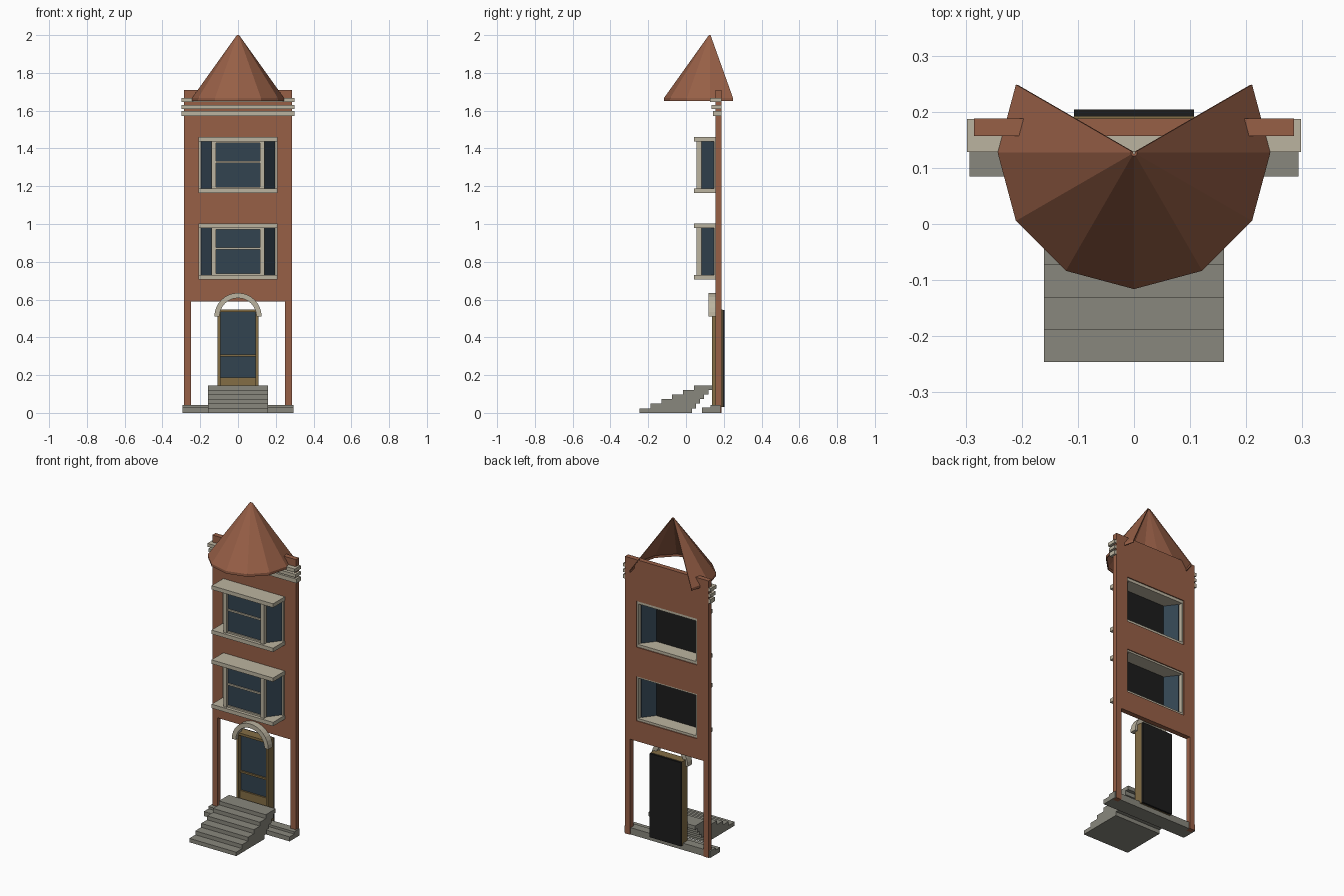
import bpy, bmesh
from math import cos, sin, pi, radians, atan2, hypot
from mathutils import Matrix, Vector

cube = bpy.data.objects.get("Cube")
if cube:
    bpy.data.objects.remove(cube, do_unlink=True)


def material(name, rgb):
    m = bpy.data.materials.new(name)
    m.use_nodes = True
    m.diffuse_color = (*rgb, 1)
    m.node_tree.nodes["Principled BSDF"].inputs["Base Color"].default_value = (*rgb, 1)
    return m


BRICK = material("red brick", (0.31, 0.115, 0.062))
STONE = material("pale stone", (0.50, 0.455, 0.35))
STEP = material("grey stone", (0.25, 0.243, 0.205))
WOOD = material("brown wood", (0.23, 0.155, 0.06))
GLASS = material("dark blue glass", (0.032, 0.056, 0.08))
BLACK = material("black backing", (0.012, 0.012, 0.012))


def finish(name, bm, mat):
    mesh = bpy.data.meshes.new(name)
    bm.to_mesh(mesh)
    bm.free()
    mesh.materials.append(mat)
    ob = bpy.data.objects.new(name, mesh)
    bpy.context.collection.objects.link(ob)
    return ob


def box(name, mat, x, y, z, turn=0):
    """Box from (low, high) ranges, optionally turned about its own vertical axis."""
    bm = bmesh.new()
    size = Matrix.Diagonal((x[1] - x[0], y[1] - y[0], z[1] - z[0], 1))
    bmesh.ops.create_cube(bm, size=1, matrix=Matrix.Rotation(turn, 4, "Z") @ size)
    ob = finish(name, bm, mat)
    ob.location = [(r[0] + r[1]) / 2 for r in (x, y, z)]
    return ob


def pair(name, mat, x, y, z, turn=0):
    box("left_" + name, mat, x, y, z, turn)
    box("right_" + name, mat, (-x[1], -x[0]), y, z, -turn)


# Brick facade with window openings and an open ground floor
xs = [-0.285, -0.25, -0.207, 0.207, 0.25, 0.285]
zs = [0.0, 0.59, 0.715, 0.99, 1.17, 1.455, 1.71]
bm = bmesh.new()
for i in range(len(xs) - 1):
    for j in range(len(zs) - 1):
        if (j == 0 and 0 < i < 4) or (j in (2, 4) and i == 2):
            continue
        corners = ((i, j), (i + 1, j), (i + 1, j + 1), (i, j + 1))
        bm.faces.new([bm.verts.new((xs[a], 0.157, zs[b])) for a, b in corners])
bmesh.ops.remove_doubles(bm, verts=bm.verts, dist=0.0001)
ext = bmesh.ops.extrude_face_region(bm, geom=bm.faces[:])
moved = [v for v in ext["geom"] if isinstance(v, bmesh.types.BMVert)]
bmesh.ops.translate(bm, verts=moved, vec=(0, 0.031, 0))
bmesh.ops.recalc_face_normals(bm, faces=bm.faces)
finish("brick_facade", bm, BRICK)

# Stepped cornice
for i, (z, h) in enumerate(((1.572, 0.026), (1.61, 0.02), (1.645, 0.021))):
    box(f"cornice_{i + 1}", STONE, (-0.298, 0.298), (0.144 - i * 0.008, 0.187), (z, z + h))

# Conical turret roof, open at the back
bm = bmesh.new()
rings = []
for r, z in ((0.243, 1.652), (0.243, 1.668), (0.006, 2.0)):
    angles = [radians(-210 + 30 * k) for k in range(9)]
    rings.append([bm.verts.new((r * cos(a), 0.127 + r * sin(a), z)) for a in angles])
for low, high in zip(rings, rings[1:]):
    for k in range(8):
        bm.faces.new((low[k], low[k + 1], high[k + 1], high[k]))
roof = finish("turret_roof", bm, BRICK)
thick = roof.modifiers.new("thickness", "SOLIDIFY")
thick.thickness = 0.005
thick.offset = -1


def bay_window(tag, z0):
    low, high = z0 + 0.024, z0 + 0.274
    mid = z0 + 0.166
    span = (low, high)
    box(tag + "_sill", STONE, (-0.21, 0.21), (0.042, 0.182), (z0, low))
    box(tag + "_head", STONE, (-0.21, 0.21), (0.042, 0.182), (high, high + 0.024))
    pair(tag + "_front_post", STONE, (0.116, 0.139), (0.055, 0.084), span)
    pair(tag + "_rear_post", STONE, (0.197, 0.208), (0.148, 0.182), span)
    # Centre sash
    box(tag + "_glass", GLASS, (-0.118, 0.118), (0.07, 0.076), span)
    box(tag + "_backing", BLACK, (-0.138, 0.138), (0.084, 0.092), span)
    for part, z in (("bottom", low), ("middle", mid - 0.006), ("top", high - 0.007)):
        box(f"{tag}_{part}_rail", STONE, (-0.118, 0.118), (0.062, 0.074), (z, z + 0.01))
    # Angled side panes
    a, b = Vector((0.134, 0.08)), Vector((0.194, 0.158))
    c, d = (a + b) / 2, b - a
    half = hypot(d.x, d.y) / 2
    pair(tag + "_side_pane", GLASS, (c.x - half, c.x + half),
         (c.y - 0.003, c.y + 0.003), span, atan2(d.y, d.x))


bay_window("lower_bay", 0.705)
bay_window("upper_bay", 1.163)

# Front door
pair("door_jamb", WOOD, (0.093, 0.108), (0.138, 0.192), (0.03, 0.548))
box("door_lintel", WOOD, (-0.108, 0.108), (0.138, 0.192), (0.533, 0.548))
box("door_kick_panel", WOOD, (-0.093, 0.093), (0.15, 0.19), (0.03, 0.188))
box("door_cross_rail", WOOD, (-0.093, 0.093), (0.15, 0.19), (0.298, 0.309))
box("door_glass", GLASS, (-0.093, 0.093), (0.16, 0.18), (0.188, 0.533))
box("door_backing", BLACK, (-0.107, 0.107), (0.191, 0.204), (0.03, 0.546))

# Round stone arch over the door
bm = bmesh.new()
steps = 16
rows = []
for k in range(steps + 1):
    a = pi * k / steps
    rows.append([bm.verts.new((r * cos(a), y, 0.51 + r * sin(a)))
                 for r, y in ((0.125, 0.118), (0.125, 0.16), (0.098, 0.16), (0.098, 0.118))])
for p, q in zip(rows, rows[1:]):
    for k in range(4):
        n = (k + 1) % 4
        bm.faces.new((p[k], p[n], q[n], q[k]))
bm.faces.new(rows[0])
bm.faces.new(rows[-1])
bmesh.ops.recalc_face_normals(bm, faces=bm.faces)
finish("door_arch", bm, STONE)

# Plinth and stoop
box("plinth", STEP, (-0.293, 0.293), (0.085, 0.183), (0, 0.028))
box("plinth_cap", STEP, (-0.293, 0.293), (0.13, 0.183), (0.028, 0.042))
rise = 0.0242
for i in range(6):
    box(f"stoop_step_{i + 1}", STEP, (-0.16, 0.16),
        (-0.246 + i * 0.0577, 0.032 + i * 0.0215), (i * rise, (i + 1) * rise))
